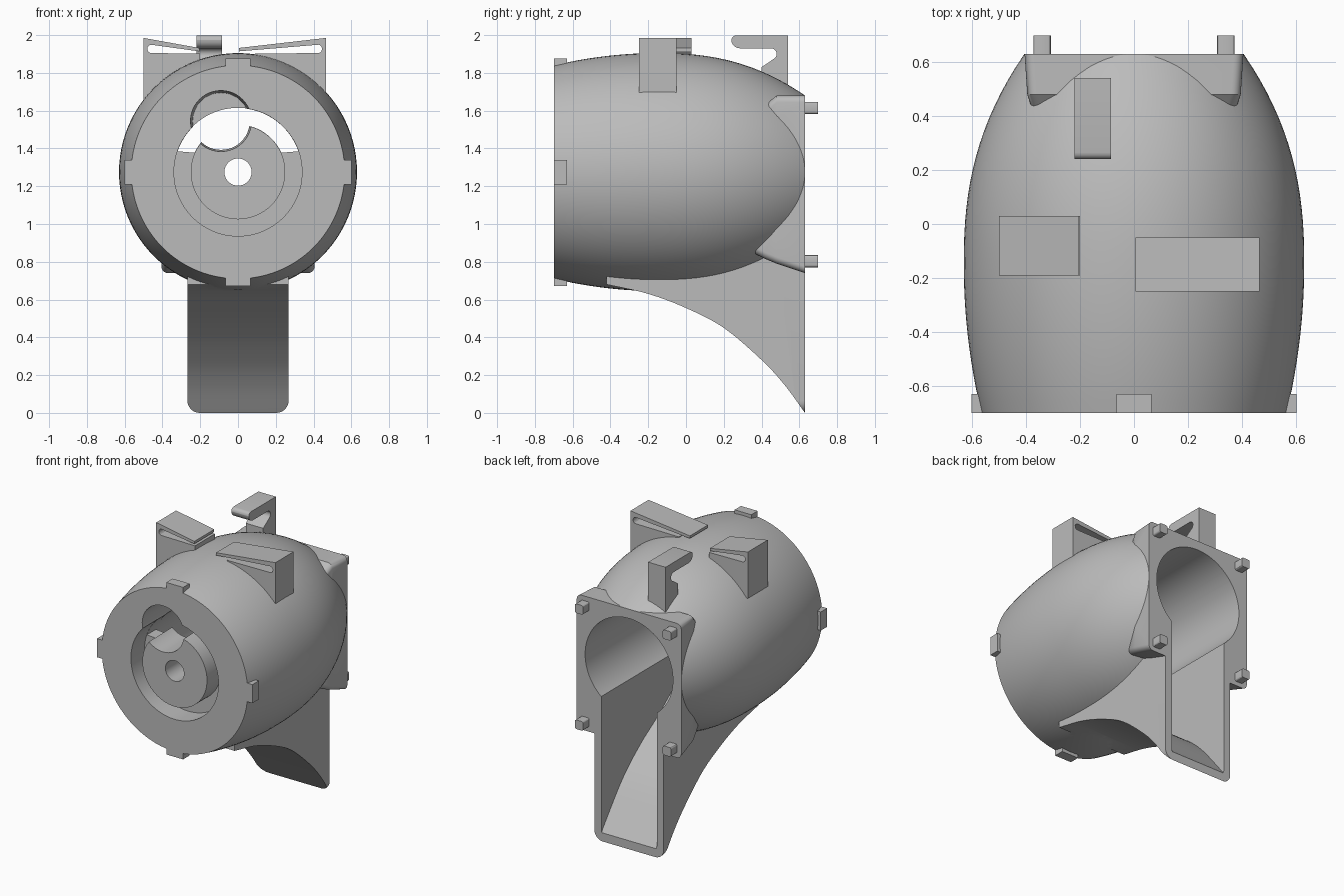
import bpy, bmesh
from math import sin, cos, pi, radians
from mathutils import Vector

if "Cube" in bpy.data.objects:
    bpy.data.objects.remove(bpy.data.objects["Cube"], do_unlink=True)

CZ = 1.275      # height of the barrel axis
BACK = 0.63     # rear face
FRONT = -0.7    # front face

grey = bpy.data.materials.new("plain grey")
grey.use_nodes = True
grey.diffuse_color = (0.5, 0.5, 0.5, 1)
grey.node_tree.nodes["Principled BSDF"].inputs["Base Color"].default_value = (0.5, 0.5, 0.5, 1)


def finish(name, bm):
    bmesh.ops.recalc_face_normals(bm, faces=bm.faces)
    mesh = bpy.data.meshes.new(name)
    bm.to_mesh(mesh)
    bm.free()
    mesh.materials.append(grey)
    ob = bpy.data.objects.new(name, mesh)
    bpy.context.collection.objects.link(ob)
    return ob


def loft(name, rings, closed=False):
    """Skin a list of point rings; cap the ends or join them."""
    bm = bmesh.new()
    loops = [[bm.verts.new(p) for p in ring] for ring in rings]
    pairs = list(zip(loops, loops[1:]))
    if closed:
        pairs.append((loops[-1], loops[0]))
    else:
        bm.faces.new(loops[0])
        bm.faces.new(loops[-1])
    n = len(loops[0])
    for a, b in pairs:
        for i in range(n):
            j = (i + 1) % n
            bm.faces.new((a[i], a[j], b[j], b[i]))
    return finish(name, bm)


def prism(name, pts, axis, lo, hi):
    """Extrude (x,z) points along y, or (y,z) points along x."""
    place = (lambda p, t: (p[0], t, p[1])) if axis == "y" else (lambda p, t: (t, p[0], p[1]))
    return loft(name, [[place(p, t) for p in pts] for t in (lo, hi)])


def lathe(name, profile, cx=0, cz=CZ, n=96, closed=False):
    """Turn (y, radius) points about a y axis."""
    return loft(name, [[(cx + r * cos(2 * pi * i / n), y, cz + r * sin(2 * pi * i / n))
                        for i in range(n)] for y, r in profile], closed)


def arc(cx, cz, r, a0, a1, n=8):
    return [(cx + r * cos(radians(a0 + (a1 - a0) * i / n)),
             cz + r * sin(radians(a0 + (a1 - a0) * i / n))) for i in range(n + 1)]


def rounded(x0, z0, x1, z1, r, n=6):
    corners = ((x1 - r, z1 - r), (x0 + r, z1 - r), (x0 + r, z0 + r), (x1 - r, z0 + r))
    return [p for k, c in enumerate(corners) for p in arc(*c, r, 90 * k, 90 * k + 90, n)]


def spline(pts, steps=8):
    """Smooth curve through a few points."""
    v = [Vector(p) for p in pts]
    v = [2 * v[0] - v[1]] + v + [2 * v[-1] - v[-2]]
    out = []
    for a, b, c, d in zip(v, v[1:], v[2:], v[3:]):
        for s in range(steps):
            t = s / steps
            out.append(tuple(0.5 * (2 * b + (c - a) * t + (2 * a - 5 * b + 4 * c - d) * t * t
                                    + (3 * b - a - 3 * c + d) * t ** 3)))
    return out + [tuple(pts[-1])]


def combine(ob, other, operation):
    mod = ob.modifiers.new(operation, "BOOLEAN")
    mod.operation, mod.object, mod.solver = operation, other, "EXACT"
    bpy.context.view_layer.objects.active = ob
    bpy.ops.object.modifier_apply(modifier=mod.name)
    bpy.data.objects.remove(other, do_unlink=True)


def barrel_radius(y):
    t = y + 0.15
    return 0.63 - (0.065 * (t / 0.55) ** 2 if t < 0 else 0.225 * (t / 0.78) ** 2.4)


# Barrel shell
ys = [FRONT + (BACK - FRONT) * i / 28 for i in range(29)]
housing = lathe("housing", [(y, barrel_radius(y)) for y in ys])

# Square rear flange tapering forward into the barrel
flange = loft("flange", [[(x, y, z) for x, z in rounded(-w, z0, w, z1, 0.035)]
                         for y, w, z0, z1 in ((BACK, 0.405, 0.74, 1.68), (0.48, 0.395, 0.79, 1.68),
                                              (0.42, 0.375, 0.815, 1.63), (0.33, 0.34, 0.86, 1.55))])
combine(housing, flange, "UNION")

# Curved spout with rounded lower corners
scoop = spline([(BACK, 0), (0.52, 0.15), (0.4, 0.28), (0.2, 0.45), (0, 0.555), (-0.2, 0.63), (-0.42, 0.68)])
spout = prism("spout", scoop + [(-0.42, 0.85), (BACK, 1.1)], "x", -0.4, 0.4)
combine(spout, prism("outline", rounded(-0.268, 0, 0.268, 1.0, 0.065), "y", -0.6, 0.8), "INTERSECT")
combine(housing, spout, "UNION")

# Hollow: round bore plus the chute inside the spout
bore = lathe("bore", [(-0.45, 0.34), (0.8, 0.34)])
inner = spline([(BACK, 0.06), (0.4, 0.34), (0.2, 0.51), (0, 0.64), (-0.2, 0.8), (-0.4, 1.05)])
chute = prism("chute", [(0.8, 0.06)] + inner + [(0.8, 1.05)], "x", -0.35, 0.35)
combine(chute, prism("outline", rounded(-0.215, 0.04, 0.215, 1.2, 0.04), "y", -0.6, 0.9), "INTERSECT")
combine(housing, bore, "DIFFERENCE")
combine(housing, chute, "DIFFERENCE")

# Ring groove around the front hub, open to the bore in its upper part
groove = lathe("groove", [(-0.8, 0.25), (-0.8, 0.339), (-0.55, 0.339), (-0.55, 0.25)], closed=True)
window = prism("window", arc(0, CZ, 0.338, 19, 161, 40) + arc(0, CZ, 0.251, 156, 24, 40), "y", -0.65, -0.4)
port = lathe("port", [(-0.8, 0.165), (-0.38, 0.15)], -0.09, 1.545, 48)
pivot = lathe("pivot", [(-0.8, 0.072), (-0.3, 0.072)], n=40)
for cutter in (groove, window, port, pivot):
    combine(housing, cutter, "DIFFERENCE")

# Four locking tabs on the front rim
for name, x, z in (("top_tab", 0, 1), ("bottom_tab", 0, -1), ("left_tab", 1, 0), ("right_tab", -1, 0)):
    w = 0.065
    a, b = (0.53 if x or z else 0), 0.602
    pts = [(x * r + z * s, CZ + z * r + x * s) for r, s in ((a, -w), (b, -w), (b, w), (a, w))]
    prism(name, pts, "y", FRONT, -0.63)

# Four pegs on the rear flange
for side, x in (("left", 0.34), ("right", -0.34)):
    for level, z in (("upper", 1.615), ("lower", 0.803)):
        prism(f"{level}_{side}_peg", rounded(x - 0.032, z - 0.032, x + 0.032, z + 0.032, 0.012, 3),
              "y", BACK - 0.02, 0.698)


# Sprung cable clips on top
def clip(name, free, post, base, y0, y1):
    d = 1 if post > free else -1
    end = post - d * 0.04
    slot = [(end + d * 0.02 * cos(radians(t)), 1.927 + 0.022 * sin(radians(t))) for t in range(90, -91, -30)]
    pts = [(base, 1.66), (post, 1.66), (post, 1.985), (free, 1.932), (free, 1.914)]
    prism(name, pts + slot + [(base, 1.902)], "y", y0, y1)


clip("left_clip", 0.005, 0.465, 0.09, -0.25, -0.05)
clip("right_clip", -0.205, -0.5, -0.2, -0.19, 0.03)

# Rear hook
hook = ([(0.54, 1.66), (0.54, 1.998)] + arc(0.265, 1.973, 0.025, 90, 180, 4)
        + arc(0.285, 1.975, 0.045, 180, 270, 5)
        + [(0.42, 1.93)] + arc(0.45, 1.9, 0.03, 90, -45, 6) + [(0.40, 1.83), (0.40, 1.66)])
prism("rear_hook", hook, "x", -0.22, -0.085)

# Smooth shading with crisp edges
for ob in bpy.context.collection.objects:
    if ob.type == "MESH" and ob.data.materials and ob.data.materials[0] == grey:
        bpy.ops.object.select_all(action="DESELECT")
        ob.select_set(True)
        bpy.context.view_layer.objects.active = ob
        bpy.ops.object.shade_smooth_by_angle(angle=radians(30))
